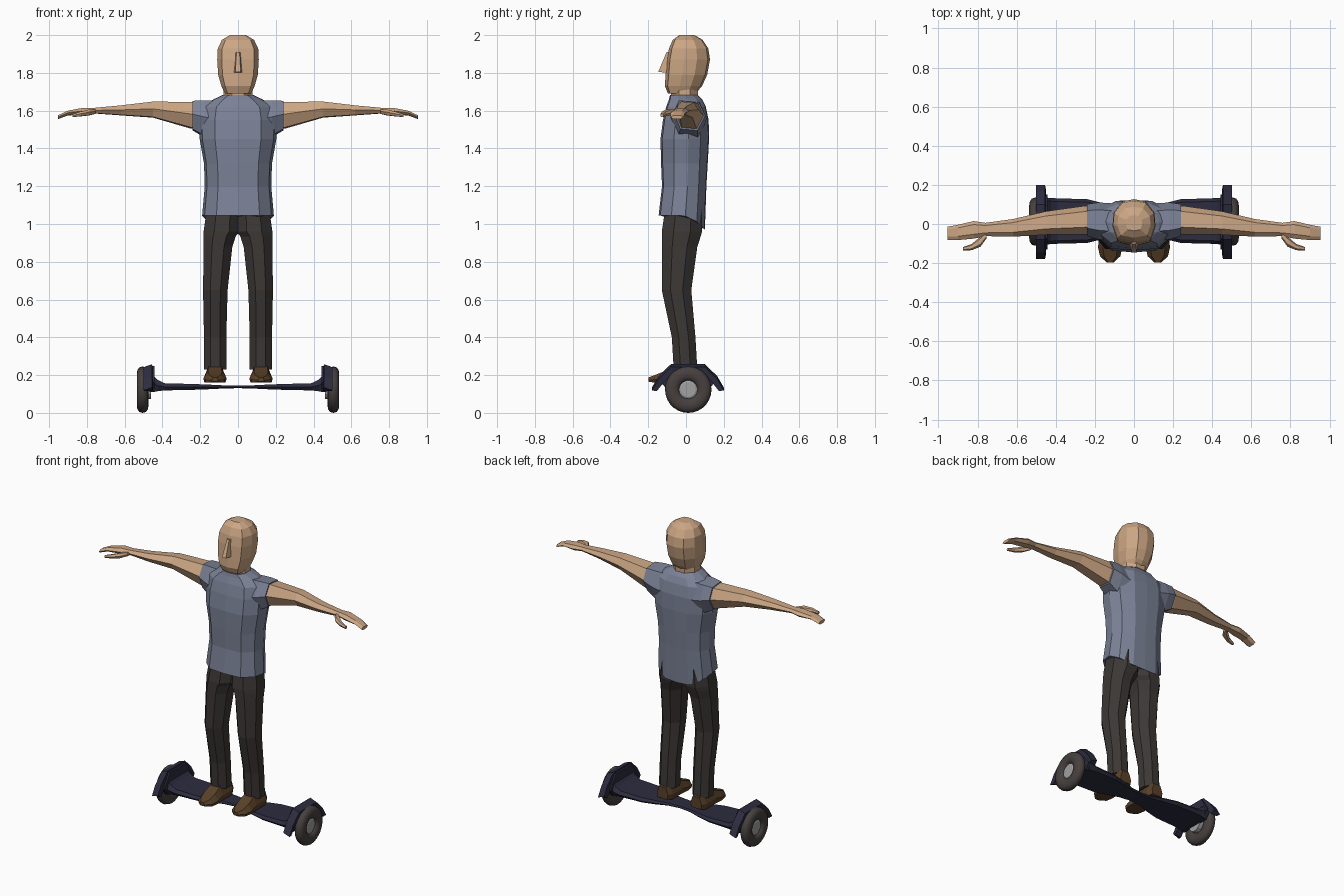
import bpy, bmesh, math
from mathutils import Vector


def material(name, r, g, b):
    m = bpy.data.materials.new(name)
    m.diffuse_color = (r, g, b, 1)
    return m


SKIN = material("skin", 0.60, 0.38, 0.23)
SHIRT = material("slate shirt", 0.20, 0.225, 0.31)
PANTS = material("charcoal pants", 0.045, 0.039, 0.036)
LEATHER = material("brown leather", 0.10, 0.052, 0.022)
BOARD = material("dark navy", 0.025, 0.025, 0.05)
RUBBER = material("rubber", 0.062, 0.052, 0.049)
METAL = material("grey metal", 0.36, 0.36, 0.36)


def loft(name, rings, mat, closed=False, smooth=False):
    """Skin a list of equal-length point rings; cap the ends unless closed."""
    bm = bmesh.new()
    vs = [[bm.verts.new(p) for p in r] for r in rings]
    n = len(vs[0])
    pairs = list(zip(vs, vs[1:])) + ([(vs[-1], vs[0])] if closed else [])
    for a, b in pairs:
        for i in range(n):
            j = (i + 1) % n
            bm.faces.new((a[i], a[j], b[j], b[i]))
    if not closed:
        bm.faces.new(vs[0])
        bm.faces.new(vs[-1])
    bmesh.ops.recalc_face_normals(bm, faces=bm.faces)
    for f in bm.faces:
        f.smooth = smooth
    me = bpy.data.meshes.new(name)
    bm.to_mesh(me)
    bm.free()
    me.materials.append(mat)
    ob = bpy.data.objects.new(name, me)
    bpy.context.collection.objects.link(ob)
    return ob


def mirrored(half):
    """Complete a right-hand half section whose end points lie on x = 0."""
    return half + [(-x, y) for x, y in reversed(half[1:-1])]


def stack(section, levels, tilt=0):
    """Horizontal rings from (z, half width, front y, back y); first one drops at the back."""
    rings = []
    for k, (z, hw, f, b) in enumerate(levels):
        t = tilt if k == 0 else 0
        rings.append([(u * hw, (f + b) / 2 + v * (b - f) / 2, z - t * max(0, v) ** 2)
                      for u, v in section])
    return rings


HEAD = mirrored([(0, -1), (.78, -.85), (1, -.2), (.95, .4), (.55, .9), (0, 1)])
TORSO = mirrored([(0, -1), (.6, -.93), (.93, -.45), (1, .15), (.85, .65), (.45, .97), (0, 1)])
OCT = [(math.cos(a) / .924, math.sin(a) / .924)
       for a in (math.pi / 8 + i * math.pi / 4 for i in range(8))]
HEX = [(1, 0), (.6, .9), (-.5, 1), (-1, .1), (-.6, -.9), (.5, -1)]

# Head, nose and neck
loft("head", stack(HEAD, [
    (1.69, .07, -.095, .05), (1.73, .088, -.112, .085), (1.79, .105, -.108, .112),
    (1.87, .11, -.102, .127), (1.93, .107, -.09, .118), (1.975, .085, -.07, .088),
    (2.0, .042, -.035, .045)]), SKIN)
loft("nose", [
    [(-.014, -.085, 1.91), (.014, -.085, 1.91), (.008, -.103, 1.91), (-.008, -.103, 1.91)],
    [(-.024, -.085, 1.80), (.024, -.085, 1.80), (.014, -.147, 1.805), (-.014, -.147, 1.805)]], SKIN)
loft("neck", stack(OCT, [(1.62, .08, -.08, .06), (1.75, .075, -.08, .065)]), SKIN)

# Shirt body with a hem that hangs lower at the back
loft("shirt", stack(TORSO, [
    (1.045, .19, -.145, .10), (1.2, .176, -.127, .108), (1.32, .18, -.132, .115),
    (1.45, .203, -.135, .122), (1.55, .205, -.122, .12), (1.62, .19, -.105, .105),
    (1.66, .13, -.09, .085), (1.682, .083, -.085, .062)], tilt=.075), SHIRT)


def limb(s, stations):
    """Rings across x from (x, centre y, half y, bottom z, top z)."""
    return [[(s * x, yc + u * hy, (z0 + z1) / 2 + v * (z1 - z0) / 2) for u, v in HEX]
            for x, yc, hy, z0, z1 in stations]


for s, side in ((-1, "left"), (1, "right")):
    # Sleeve, arm and hand
    loft(side + "_sleeve", limb(s, [(.10, .01, .095, 1.42, 1.655), (.18, .015, .095, 1.46, 1.655),
                                    (.24, .02, .082, 1.495, 1.652)]), SHIRT)
    loft(side + "_arm", limb(s, [
        (.18, .02, .072, 1.50, 1.64), (.25, .02, .073, 1.505, 1.646), (.45, .005, .06, 1.563, 1.648),
        (.62, -.02, .045, 1.575, 1.628), (.76, -.028, .034, 1.585, 1.615),
        (.82, -.03, .045, 1.578, 1.615), (.90, -.043, .039, 1.575, 1.60),
        (.954, -.048, .034, 1.555, 1.575)]), SKIN)
    loft(side + "_thumb", limb(s, [
        (.755, -.055, .02, 1.583, 1.607), (.785, -.09, .026, 1.575, 1.607),
        (.83, -.118, .016, 1.57, 1.596), (.875, -.127, .009, 1.566, 1.582)]), SKIN)

    # Trouser leg: (z, inner x, outer x, front y, back y)
    legs = [(.23, .062, .18, -.065, .06), (.40, .062, .18, -.075, .05), (.65, .055, .185, -.128, .028),
            (.88, .03, .182, -.128, .06), (.935, .012, .182, -.128, .078), (.96, -.01, .182, -.128, .085),
            (1.08, -.01, .165, -.11, .085)]
    loft(side + "_trouser_leg", [
        [(s * ((a + b) / 2 + u * (b - a) / 2), (f + k) / 2 + v * (k - f) / 2, z) for u, v in OCT]
        for z, a, b, f, k in legs], PANTS)

    # Shoe: (y, half width, top z)
    loft(side + "_shoe", [
        [(s * (.122 + u * hw), y, z0 + (z1 - z0) * t) for u, t in
         ((-.9, 0), (.9, 0), (1, .4), (.6, 1), (-.6, 1), (-1, .4))]
        for y, hw, z0, z1 in ((.07, .04, .165, .24), (.04, .055, .16, .25), (-.06, .056, .16, .245),
                              (-.12, .062, .16, .218), (-.165, .052, .16, .20),
                              (-.198, .016, .165, .188))], LEATHER)

    # Fender arch: (outer y, outer z, inner y, inner z) around the wheel
    arch = [(-.18, .135, -.155, .115), (-.145, .195, -.115, .165), (-.08, .258, -.06, .22),
            (.10, .258, .08, .22), (.165, .195, .135, .165), (.20, .135, .175, .115)]
    loft(side + "_fender", [
        [(s * .455, y, z), (s * .50, y, z - .016), (s * .495, v, w), (s * .45, v, w)]
        for y, z, v, w in arch], BOARD)
    # Inner wall that joins fender and deck
    wall = [(-.09, .11), (-.13, .16), (-.075, .248), (.095, .248), (.15, .16), (.11, .11)]
    loft(side + "_fender_wall", [[(s * x, y, z) for y, z in wall] for x in (.442, .468)], BOARD)

    # Tyre and hub, turned around the axle
    turns = [2 * math.pi * i / 28 for i in range(28)]
    tube = [(.031 * math.copysign(abs(math.cos(a)) ** .8, math.cos(a)), .084 + .039 * math.sin(a))
            for a in (2 * math.pi * i / 12 for i in range(12))]
    loft(side + "_tyre", [
        [(s * (.505 + dx), .012 + r * math.cos(t), .123 + r * math.sin(t)) for dx, r in tube]
        for t in turns], RUBBER, closed=True, smooth=True)
    loft(side + "_hub", [
        [(s * x, .012 + r * math.cos(t), .123 + r * math.sin(t)) for t in turns[::2]]
        for x, r in ((.46, .05), (.515, .052), (.522, .04))], METAL)

# Hourglass deck: (x, half width, bottom z, top z)
half = [(0, .058, .131, .144), (.08, .066, .129, .146), (.16, .092, .125, .15), (.24, .112, .122, .153),
        (.39, .116, .119, .157), (.425, .118, .115, .175), (.45, .12, .11, .20)]
stations = [(-x, w, a, b) for x, w, a, b in reversed(half[1:])] + half
loft("deck", [
    [(x, .015 + u * w, a + (b - a) * t) for u, t in
     ((-1, .5), (-.86, 1), (.86, 1), (1, .5), (.86, 0), (-.86, 0))]
    for x, w, a, b in stations], BOARD)
